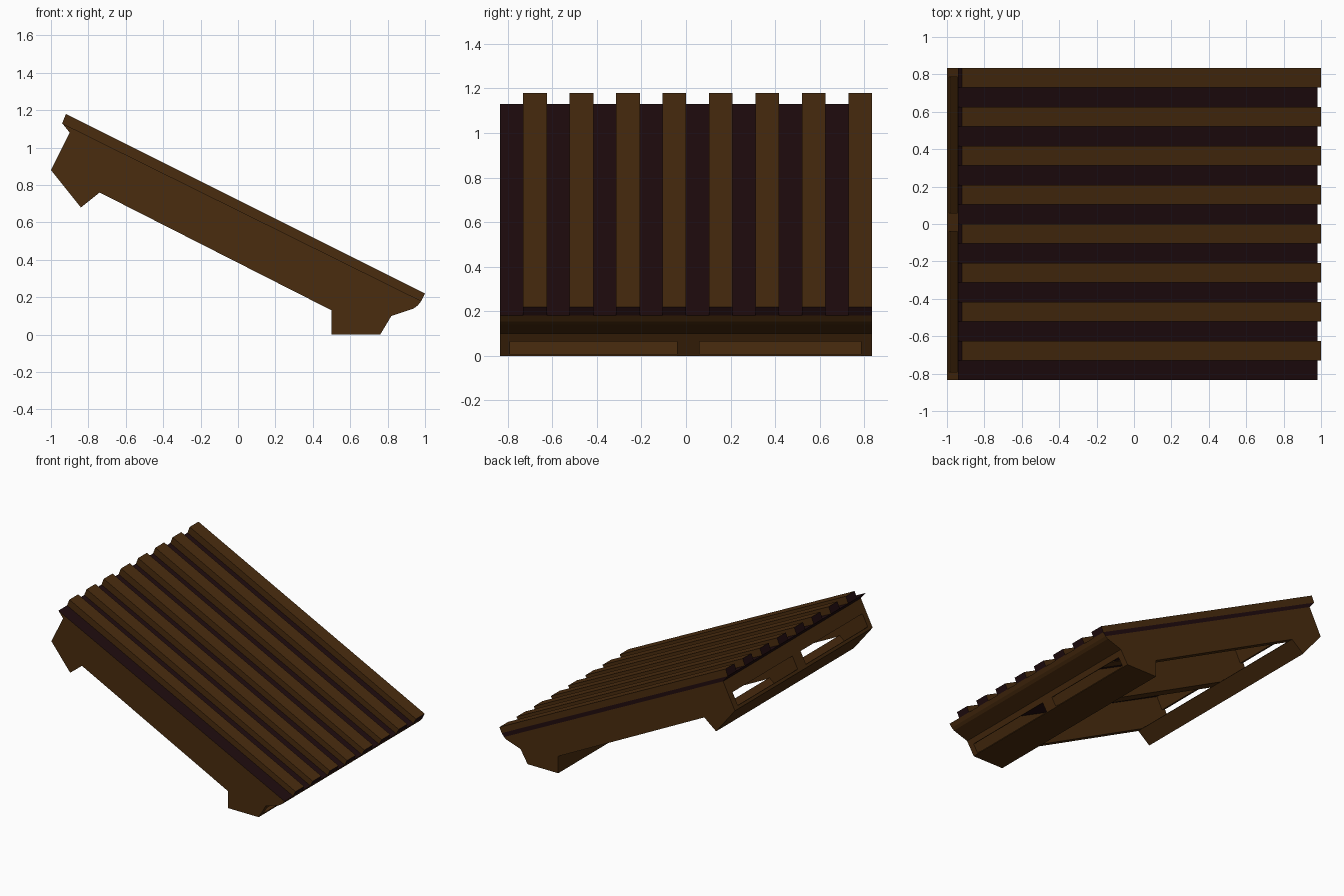
import bpy
import bmesh
from mathutils import Vector

if "Cube" in bpy.data.objects:
    bpy.data.objects.remove(bpy.data.objects["Cube"])


def material(name, color):
    m = bpy.data.materials.new(name)
    m.diffuse_color = (*color, 1)
    m.use_nodes = True
    m.node_tree.nodes["Principled BSDF"].inputs["Base Color"].default_value = m.diffuse_color
    return m


BROWN = material("brown wood", (0.068, 0.025, 0.0045))
DARK = material("dark stained wood", (0.0145, 0.0037, 0.0045))
HALF = 0.835


def extrude(name, profile, y0, y1, rule=None):
    """Extrude an x-z profile from y0 to y1; rule(normal) picks the dark faces."""
    bm = bmesh.new()
    near = [bm.verts.new((x, y0, z)) for x, z in profile]
    far = [bm.verts.new((x, y1, z)) for x, z in profile]
    bm.faces.new(near)
    bm.faces.new(far[::-1])
    n = len(profile)
    for i in range(n):
        j = (i + 1) % n
        bm.faces.new((near[j], near[i], far[i], far[j]))
    bmesh.ops.recalc_face_normals(bm, faces=bm.faces)
    bm.normal_update()
    for f in bm.faces:
        f.material_index = 1 if rule and rule(f.normal) else 0
    mesh = bpy.data.meshes.new(name)
    bm.to_mesh(mesh)
    bm.free()
    mesh.materials.append(BROWN)
    mesh.materials.append(DARK)
    ob = bpy.data.objects.new(name, mesh)
    bpy.context.collection.objects.link(ob)
    return ob


def board(name, a, b, t):
    """Cross board along the profile edge a-b, thickened inwards."""
    a, b = Vector(a), Vector(b)
    d = (b - a).normalized()
    n = Vector((-d.y, d.x)) * t
    extrude(name, [a, b, b + n, a + n], -0.80, 0.80)


# Corner points of the side profile
head_top, head_out = (-0.90, 1.08), (-1.0, 0.88)
head_low, head_in = (-0.84, 0.68), (-0.74, 0.76)
foot_top, foot_back, foot_front = (0.50, 0.13), (0.50, 0.005), (0.76, 0.0)
nose_low, nose_mid, nose_top = (0.82, 0.10), (0.94, 0.14), (0.96, 0.155)
foot_back = (0.50, 0.0)

# Three stringers: both sides and the middle
outline = [head_top, head_out, head_low, head_in, foot_top, foot_back,
           foot_front, nose_low, nose_mid, nose_top]
for name, y0, y1 in (("front_stringer", -HALF, -0.79),
                     ("middle_stringer", -0.04, 0.06),
                     ("back_stringer", 0.785, HALF)):
    extrude(name, outline, y0, y1)

# Cross boards at the raised end, leaving open slots between the stringers
board("head_rail", head_top, (-0.945, 0.99), 0.03)
board("head_sill", (-0.99, 0.90), head_out, 0.012)
board("head_lower_board", head_out, head_low, 0.015)
board("head_return_board", head_low, head_in, 0.015)

# Cross boards at the low end
board("foot_back_board", foot_top, foot_back, 0.012)
board("foot_sole", foot_back, foot_front, 0.008)
board("foot_rail", (0.799, 0.065), nose_low, 0.015)
board("nose_lower_board", nose_low, nose_mid, 0.02)
board("nose_upper_board", nose_mid, nose_top, 0.015)

# Dark deck sheet; its front edge and low end are brown
extrude("deck_sheet", [(-0.94, 1.13), head_top, nose_top, (0.98, 0.18)],
        -HALF, HALF, lambda n: n.y > -0.5 and n.x < 0.7)

# Raised slats with dark ends, and matching thin strips under the deck
for i in range(8):
    y = 0.782 - i * 0.2085
    extrude(f"slat_{i + 1}", [(-0.92, 1.18), (-0.94, 1.13), (0.98, 0.18), (1.0, 0.22)],
            y - 0.053, y + 0.053, lambda n: abs(n.x) > 0.6)
    if 0 < i < 7:
        extrude(f"under_strip_{i + 1}",
                [(-0.86, 1.061), (-0.86, 1.054), (0.90, 0.179), (0.90, 0.186)],
                y - 0.053, y + 0.053)
